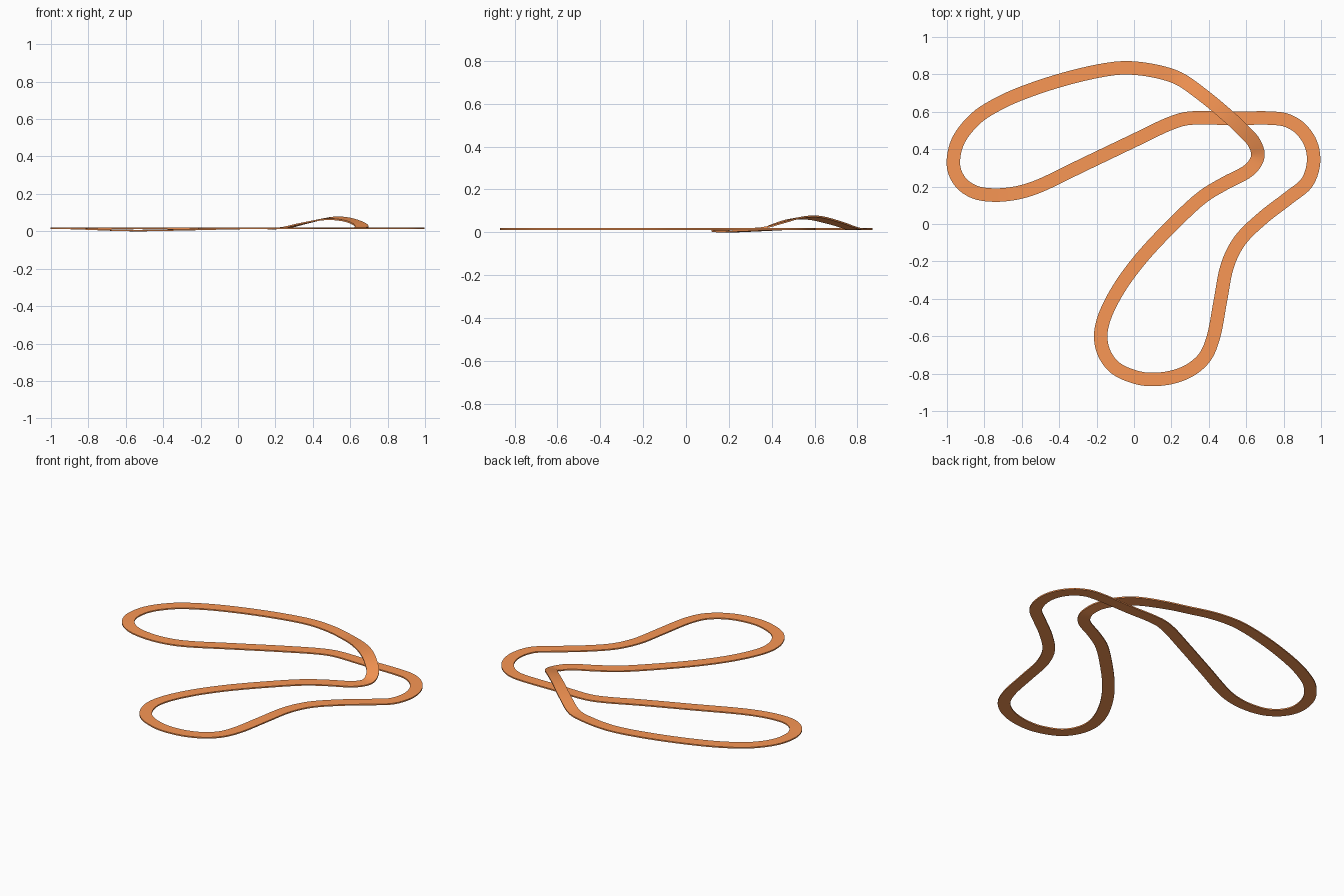
import bpy, bmesh
from mathutils import Vector

if "Cube" in bpy.data.objects:
    bpy.data.objects.remove(bpy.data.objects["Cube"])

BASE = 0.016      # mid height of the flat stretches
HALF = 0.036      # half of the road width
THICK = 0.008     # slab thickness
STEPS = 5         # subdivisions between path points

# Centre line of the circuit; a third number is a height (bridge and dip)
PATH = [
    (-0.04, 0.835), (0.10, 0.82), (0.235, 0.78, 0.017), (0.36, 0.695, 0.045),
    (0.49, 0.588, 0.069), (0.58, 0.505, 0.063), (0.645, 0.43, 0.041),
    (0.662, 0.36, 0.020), (0.62, 0.292), (0.485, 0.217), (0.37, 0.147),
    (0.21, 0.0), (0.03, -0.193), (-0.09, -0.36), (-0.162, -0.51),
    (-0.178, -0.61), (-0.155, -0.70), (-0.097, -0.772), (0.02, -0.822),
    (0.11, -0.831), (0.22, -0.815), (0.31, -0.775), (0.38, -0.71),
    (0.423, -0.61), (0.462, -0.41), (0.50, -0.22), (0.565, -0.09),
    (0.69, 0.034), (0.83, 0.142), (0.925, 0.222), (0.96, 0.33),
    (0.945, 0.43), (0.89, 0.51), (0.82, 0.553), (0.75, 0.565),
    (0.52, 0.565), (0.29, 0.565), (0.20, 0.54), (0.0, 0.446, 0.015),
    (-0.27, 0.317, 0.009), (-0.53, 0.194, 0.004), (-0.65, 0.162, 0.006),
    (-0.76, 0.155, 0.010), (-0.85, 0.17, 0.014), (-0.92, 0.215),
    (-0.96, 0.285), (-0.964, 0.36), (-0.935, 0.455), (-0.843, 0.567),
    (-0.73, 0.64), (-0.595, 0.701), (-0.36, 0.778), (-0.15, 0.825),
]


def smooth_loop(points, steps):
    """Closed centripetal Catmull-Rom curve through the points."""
    n, out = len(points), []
    for i in range(n):
        p = [points[(i + k) % n] for k in (-1, 0, 1, 2)]
        d = [(p[k + 1] - p[k]).length ** 0.5 for k in range(3)]
        span = d[1]
        m1 = ((p[1] - p[0]) / d[0] - (p[2] - p[0]) / (d[0] + d[1])
              + (p[2] - p[1]) / d[1]) * span
        m2 = ((p[2] - p[1]) / d[1] - (p[3] - p[1]) / (d[1] + d[2])
              + (p[3] - p[2]) / d[2]) * span
        for s in range(steps):
            t = s / steps
            out.append(p[1] * (2*t**3 - 3*t**2 + 1) + m1 * (t**3 - 2*t**2 + t)
                       + p[2] * (3*t**2 - 2*t**3) + m2 * (t**3 - t**2))
    return out


# Road slab: a four-cornered section swept along the line, banked on the bridge
line = smooth_loop([Vector((*p[:2], p[2] if len(p) > 2 else BASE)) for p in PATH], STEPS)
up = Vector((0, 0, THICK / 2))
bm = bmesh.new()
rows = []
for i, c in enumerate(line):
    tangent = line[(i + 1) % len(line)] - line[i - 1]
    side = Vector((-tangent.y, tangent.x, 0)).normalized() * HALF
    side.z = max(c.z - BASE, 0) * 0.1
    corners = (c + side + up, c - side + up, c - side - up, c + side - up)
    rows.append([bm.verts.new((q.x, q.y, max(q.z, 0))) for q in corners])
for i, row in enumerate(rows):
    nxt = rows[(i + 1) % len(rows)]
    for k in range(4):
        j = (k + 1) % 4
        bm.faces.new((row[k], row[j], nxt[j], nxt[k]))
bmesh.ops.recalc_face_normals(bm, faces=bm.faces)
mesh = bpy.data.meshes.new("track_ribbon")
bm.to_mesh(mesh)
bm.free()

track = bpy.data.objects.new("track_ribbon", mesh)
bpy.context.collection.objects.link(track)

# Orange colour
mat = bpy.data.materials.new("orange")
mat.diffuse_color = (0.95, 0.31, 0.09, 1)
mat.use_nodes = True
mat.node_tree.nodes["Principled BSDF"].inputs["Base Color"].default_value = mat.diffuse_color
mesh.materials.append(mat)

bpy.context.view_layer.objects.active = track
track.select_set(True)
bpy.ops.object.shade_smooth_by_angle()
